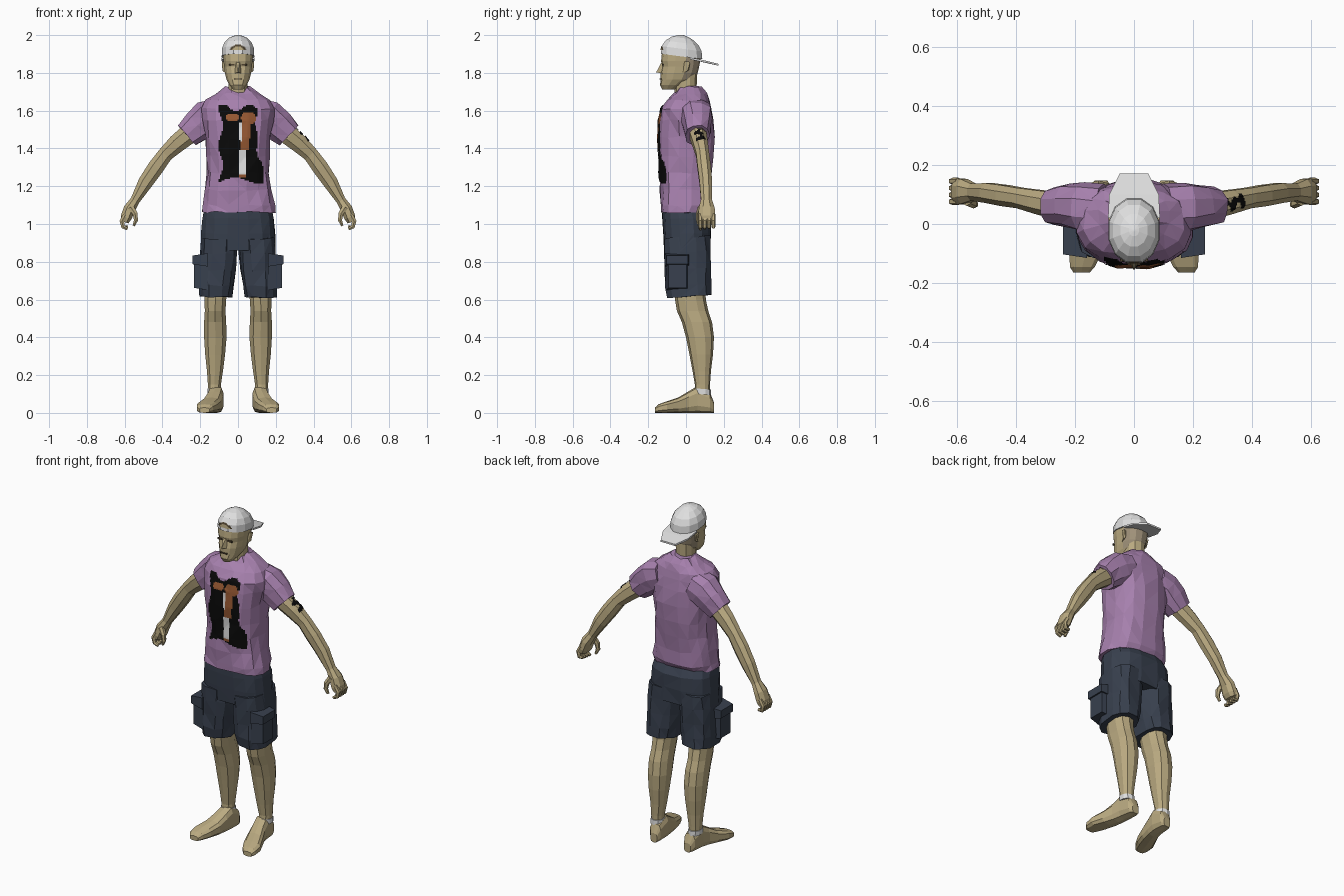
import bpy, bmesh, math, random
from mathutils import Vector
from mathutils.bvhtree import BVHTree

random.seed(4)


def material(name, r, g, b):
    m = bpy.data.materials.new(name)
    lin = [((c / 255 + 0.055) / 1.055) ** 2.4 for c in (r, g, b)]
    m.diffuse_color = (*lin, 1)
    return m


SKIN = material("skin", 186, 170, 129)
HAIR = material("short hair", 160, 146, 122)
SHIRT = material("purple cloth", 166, 128, 173)
SHORTS = material("navy cloth", 56, 64, 78)
WHITE = material("white cloth", 224, 224, 224)
BLACK = material("black ink", 10, 10, 10)
ORANGE = material("orange ink", 150, 88, 50)
DARK = material("dark brown", 78, 66, 48)


def finish(name, bm, mats):
    me = bpy.data.meshes.new(name)
    bm.to_mesh(me)
    bm.free()
    for m in mats:
        me.materials.append(m)
    ob = bpy.data.objects.new(name, me)
    bpy.context.collection.objects.link(ob)
    return ob


def section(c, u, v, ru, rv, n, e):
    """Superellipse cross-section around c."""
    pts = []
    for i in range(n):
        a = 2 * math.pi * (i + 0.5) / n
        cu, cv = math.cos(a), math.sin(a)
        pts.append(Vector(c) + Vector(u) * ru * math.copysign(abs(cu) ** e, cu)
                   + Vector(v) * rv * math.copysign(abs(cv) ** e, cv))
    return pts


def loft(name, rings, mat, jitter=0.0, side=1, rule=None, extra=()):
    bm = bmesh.new()
    rows = []
    for ring in rings:
        row = []
        for p in ring:
            j = Vector([random.uniform(-jitter, jitter) for _ in range(3)])
            row.append(bm.verts.new(((p.x + j.x) * side, p.y + j.y, p.z + j.z)))
        rows.append(row)
    n = len(rows[0])
    for a, b in zip(rows, rows[1:]):
        for i in range(n):
            k = (i + 1) % n
            bm.faces.new((a[i], a[k], b[k], b[i]))
    bm.faces.new(rows[0])
    bm.faces.new(rows[-1])
    if jitter:
        bmesh.ops.triangulate(bm, faces=bm.faces[:])
    bmesh.ops.recalc_face_normals(bm, faces=bm.faces[:])
    if rule:
        for f in bm.faces:
            f.material_index = rule(f.calc_center_median())
    return finish(name, bm, [mat, *extra])


def stack(rows, n, e=0.85, tilt=0.0):
    """Level rings from (z, x centre, x radius, y front, y back)."""
    out = []
    for z, cx, rx, y0, y1 in rows:
        ring = section((cx, (y0 + y1) / 2, z), (1, 0, 0), (0, 1, 0), rx, (y1 - y0) / 2, n, e)
        for p in ring:
            p.z += tilt * p.y
        out.append(ring)
    return out


def limb(pts, n, e=0.9):
    """Rings square to a path of (x, y, z, radius across, radius in y)."""
    out = []
    for i, (x, y, z, ru, rv) in enumerate(pts):
        a, b = pts[max(i - 1, 0)], pts[min(i + 1, len(pts) - 1)]
        d = Vector((b[0] - a[0], 0, b[2] - a[2])).normalized()
        out.append(section((x, y, z), (-d.z, 0, d.x), (0, 1, 0), ru, rv, n, e))
    return out


def decal(name, target, o, u, v, d, w, h, cells, mats, pick):
    """Thin patch draped on target; pick(s, t) gives a material or None."""
    me = target.data
    tree = BVHTree.FromPolygons([x.co for x in me.vertices], [p.vertices[:] for p in me.polygons])
    o, u, v, d = Vector(o), Vector(u), Vector(v), Vector(d)
    nu, nv = cells
    bm = bmesh.new()
    grid = {}
    for i in range(nu + 1):
        for j in range(nv + 1):
            hit = tree.ray_cast(o + u * w * (i / nu - 0.5) + v * h * (j / nv - 0.5), d)[0]
            if hit:
                grid[i, j] = bm.verts.new(hit - d * 0.004)
    for i in range(nu):
        for j in range(nv):
            m = pick(w * ((i + 0.5) / nu - 0.5), h * ((j + 0.5) / nv - 0.5))
            keys = [(i, j), (i + 1, j), (i + 1, j + 1), (i, j + 1)]
            if m is not None and all(k in grid for k in keys):
                bm.faces.new([grid[k] for k in keys]).material_index = m
    bmesh.ops.delete(bm, geom=[x for x in bm.verts if not x.link_faces], context='VERTS')
    return finish(name, bm, mats)


def wedge(name, pts, mat, side=1):
    """Convex solid around a few points."""
    bm = bmesh.new()
    for x, y, z in pts:
        bm.verts.new((x * side, y, z))
    bmesh.ops.convex_hull(bm, input=bm.verts[:])
    bmesh.ops.recalc_face_normals(bm, faces=bm.faces[:])
    return finish(name, bm, [mat])


def block(name, lo, hi, mat, side=1, inset=0.0):
    """Box whose outer x side is narrowed by inset."""
    pts = []
    for x, k in ((lo[0], 0), (hi[0], inset)):
        pts += [(x, y, z) for y in (lo[1] + k, hi[1] - k) for z in (lo[2] + k, hi[2] - k)]
    return wedge(name, pts, mat, side)


# Shirt body with creases
shirt = loft("shirt_body", stack([
    (1.062, 0.005, 0.200, -0.135, 0.105), (1.10, 0.005, 0.192, -0.14, 0.125),
    (1.18, 0, 0.177, -0.14, 0.13), (1.27, 0, 0.165, -0.142, 0.135),
    (1.36, 0, 0.168, -0.145, 0.145), (1.46, 0, 0.176, -0.148, 0.15),
    (1.55, 0, 0.190, -0.146, 0.145), (1.61, 0, 0.195, -0.132, 0.135),
    (1.655, 0, 0.170, -0.105, 0.125), (1.69, 0, 0.118, -0.065, 0.11),
    (1.725, 0, 0.066, -0.03, 0.085)], 16, 0.8), SHIRT, 0.005)

# Neck, head with cropped hair
loft("neck", stack([(1.62, 0, 0.055, -0.04, 0.06), (1.70, 0, 0.052, -0.06, 0.055),
                    (1.80, 0, 0.055, -0.06, 0.06)], 10), SKIN)
loft("head", stack([
    (1.712, 0, 0.026, -0.125, -0.06), (1.735, 0, 0.046, -0.138, -0.01),
    (1.765, 0, 0.062, -0.134, 0.04), (1.80, 0, 0.071, -0.134, 0.062),
    (1.835, 0, 0.075, -0.126, 0.07), (1.862, 0, 0.079, -0.132, 0.075),
    (1.90, 0, 0.081, -0.128, 0.078), (1.94, 0, 0.07, -0.11, 0.06)], 14), SKIN,
    rule=lambda c: int(c.y > 0.0 and c.z > 1.765), extra=[HAIR])
wedge("nose", [(-0.010, -0.125, 1.865), (0.010, -0.125, 1.865), (-0.018, -0.125, 1.797),
               (0.018, -0.125, 1.797), (0, -0.158, 1.803)], SKIN)
block("mouth", (-0.022, -0.139, 1.765), (0.022, -0.13, 1.771), DARK)

# Backwards cap
cap = loft("cap_dome", stack([
    (1.884, 0, 0.089, -0.136, 0.090), (1.925, 0, 0.087, -0.132, 0.086),
    (1.957, 0, 0.073, -0.112, 0.068), (1.982, 0, 0.047, -0.078, 0.035),
    (1.995, 0, 0.018, -0.042, 0.002), (1.998, 0, 0.003, -0.025, -0.018)], 12, 0.95, -0.13), WHITE)
wedge("cap_brim", [(s * x, y, z + t) for s in (1, -1) for t in (0, 0.010) for x, y, z in
                   ((0.088, 0.02, 1.872), (0.084, 0.10, 1.856), (0.048, 0.172, 1.838))], WHITE)
decal("cap_opening", cap, (0, -1, 1.93), (1, 0, 0), (0, 0, 1), (0, 1, 0), 0.1, 0.05, (20, 10),
      [SKIN, DARK], lambda s, t: None if t < -0.012 or math.hypot(s / 0.045, (t + 0.015) / 0.034) > 1
      else int(math.hypot(s / 0.036, (t + 0.015) / 0.025) > 1))

# Shorts seat
loft("shorts_seat", stack([
    (0.86, 0, 0.198, -0.115, 0.130), (0.95, 0, 0.198, -0.122, 0.133),
    (1.03, 0, 0.190, -0.128, 0.132), (1.09, 0, 0.178, -0.125, 0.10)], 16, 0.75), SHORTS, 0.003)

for side, tag in ((1, "left"), (-1, "right")):
    # Shorts leg and cargo pocket
    loft(tag + "_shorts_leg", stack([
        (0.617, 0.118, 0.086, -0.100, 0.135), (0.68, 0.114, 0.094, -0.112, 0.134),
        (0.76, 0.108, 0.096, -0.112, 0.132), (0.85, 0.102, 0.098, -0.115, 0.130),
        (0.93, 0.098, 0.098, -0.118, 0.130)], 12, 0.72, 0.06), SHORTS, 0.005, side)
    block(tag + "_pocket", (0.16, -0.105, 0.65), (0.232, 0.015, 0.80), SHORTS, side, 0.012)
    block(tag + "_pocket_flap", (0.16, -0.115, 0.775), (0.24, 0.022, 0.845), SHORTS, side, 0.012)

    # Lower leg, sock and foot
    loft(tag + "_leg", stack([
        (0.10, 0.125, 0.034, 0.045, 0.125), (0.15, 0.125, 0.036, 0.047, 0.127),
        (0.22, 0.122, 0.044, 0.035, 0.132), (0.31, 0.121, 0.055, 0.018, 0.143),
        (0.40, 0.120, 0.062, 0.000, 0.148), (0.48, 0.121, 0.061, -0.022, 0.138),
        (0.54, 0.121, 0.057, -0.048, 0.118), (0.60, 0.120, 0.060, -0.058, 0.105),
        (0.72, 0.115, 0.070, -0.065, 0.10)], 10), SKIN, 0, side)
    loft(tag + "_sock", stack([(0.105, 0.124, 0.038, 0.042, 0.132), (0.134, 0.125, 0.038, 0.043, 0.131)],
                              10, tilt=-0.08), WHITE, 0, side)
    foot = [(0.148, 0.112, 0.022, 0.055), (0.128, 0.114, 0.036, 0.105), (0.06, 0.118, 0.043, 0.142),
            (0.015, 0.126, 0.045, 0.115), (-0.04, 0.142, 0.052, 0.082), (-0.10, 0.164, 0.056, 0.062),
            (-0.145, 0.175, 0.044, 0.046), (-0.165, 0.178, 0.028, 0.028)]
    loft(tag + "_foot", [section((cx, y, h / 2), (1, 0, 0), (0, 0, 1), rx, h / 2, 10, 0.65)
                         for y, cx, rx, h in foot], SKIN, 0, side)

    # Sleeve, arm and hand
    loft(tag + "_sleeve", limb([
        (0.10, 0.05, 1.585, 0.085, 0.085), (0.165, 0.055, 1.56, 0.098, 0.085),
        (0.215, 0.06, 1.52, 0.088, 0.075), (0.27, 0.06, 1.468, 0.074, 0.064)], 10, 0.85), SHIRT, 0.004, side)
    arm = loft(tag + "_arm", limb([
        (0.20, 0.06, 1.525, 0.055, 0.05), (0.275, 0.065, 1.465, 0.056, 0.047),
        (0.325, 0.075, 1.425, 0.052, 0.043), (0.385, 0.088, 1.368, 0.043, 0.037),
        (0.435, 0.096, 1.300, 0.046, 0.038), (0.49, 0.105, 1.220, 0.042, 0.036),
        (0.545, 0.108, 1.125, 0.027, 0.031), (0.575, 0.110, 1.080, 0.033, 0.045),
        (0.592, 0.110, 1.035, 0.032, 0.048), (0.600, 0.110, 1.010, 0.022, 0.042)], 8), SKIN, 0, side)
    for i in range(4):
        y = 0.076 + 0.023 * i
        loft(f"{tag}_finger_{i + 1}", limb([
            (0.595, y, 1.05, 0.014, 0.012), (0.615, y, 1.015, 0.014, 0.012),
            (0.608, y, 0.985, 0.012, 0.011), (0.585, y, 0.974 + 0.004 * i, 0.009, 0.009)], 6), SKIN, 0, side)
    loft(tag + "_thumb", limb([
        (0.568, 0.078, 1.09, 0.018, 0.016), (0.545, 0.068, 1.055, 0.015, 0.015),
        (0.540, 0.066, 1.02, 0.012, 0.012), (0.552, 0.07, 0.99, 0.007, 0.008)], 6), SKIN, 0, side)
    if side == 1:
        # Upper arm tattoo
        decal("arm_tattoo", arm, (0.345 + 0.6, 0.073, 1.475 + 0.8), (0, 1, 0), (-0.8, 0, 0.6),
              (-0.6, 0, -0.8), 0.06, 0.09, (12, 18), [BLACK],
              lambda s, t: 0 if abs(s + 0.012 * math.sin(t * 90)) < 0.017 + 0.009 * math.sin(t * 160) else None)

    # Ear and eye
    wedge(tag + "_ear", [(0.072, -0.015, 1.80), (0.072, 0.015, 1.815), (0.072, 0.02, 1.855), (0.072, -0.012, 1.86),
                         (0.086, 0.022, 1.858), (0.086, 0.0, 1.862), (0.082, 0.008, 1.81)], SKIN, side)
    block(tag + "_eye", (0.019, -0.127, 1.838), (0.047, -0.118, 1.848), DARK, side)


def shirt_print(s, t):
    """Black panel with a rough orange and white figure."""
    x, z = s + 0.02, t + 1.43
    left = -0.092 + 0.012 * math.sin(z * 30)
    right = 0.100 + max(0, 1.42 - z) * 0.22 + 0.008 * math.sin(z * 40)
    top = 1.615 + 0.018 * math.cos((x - 0.06) * 45)
    if not (left < x < right and 1.23 + 0.015 * math.sin(x * 25 + 2) < z < top):
        return None
    if math.hypot((x - 0.055) / 0.04, (z - 1.56) / 0.035) < 1 or \
            math.hypot((x + 0.03) / 0.035, (z - 1.565) / 0.022) < 1:
        return 1
    if 1.39 < z < 1.54 and abs(x - 0.035) < 0.028 - 0.1 * max(0, 1.46 - z):
        return 2 if x < 0.02 and z > 1.44 else 1
    if 1.245 < z < 1.39 and abs(x - 0.024) < 0.016:
        return 1 if z < 1.26 else 2
    return 0


decal("shirt_print", shirt, (0.02, -1, 1.43), (1, 0, 0), (0, 0, 1), (0, 1, 0), 0.26, 0.43,
      (34, 56), [BLACK, ORANGE, WHITE], shirt_print)
